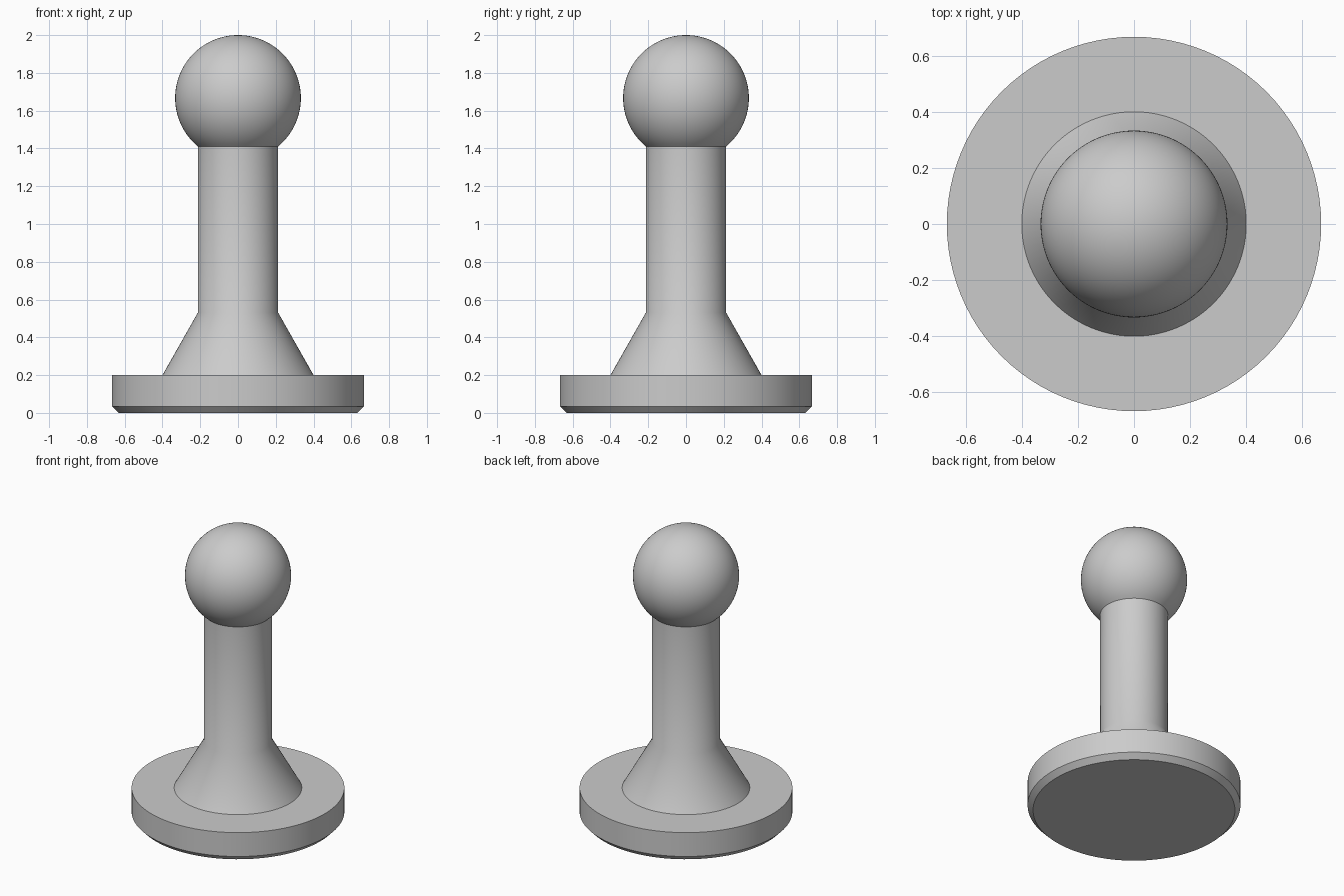
import bpy, bmesh, math

if "Cube" in bpy.data.objects:
    bpy.data.objects.remove(bpy.data.objects["Cube"])

SEGMENTS = 96

grey = bpy.data.materials.new("light grey")
grey.diffuse_color = (0.6, 0.6, 0.6, 1)
grey.use_nodes = True
grey.node_tree.nodes["Principled BSDF"].inputs["Base Color"].default_value = grey.diffuse_color


def lathe(name, profile):
    """Turn a (radius, height) profile around z; ends on the axis close it."""
    bm = bmesh.new()
    verts = [bm.verts.new((r, 0, z)) for r, z in profile]
    edges = [bm.edges.new(pair) for pair in zip(verts, verts[1:])]
    bmesh.ops.spin(bm, geom=verts + edges, axis=(0, 0, 1), cent=(0, 0, 0),
                   angle=math.tau, steps=SEGMENTS, use_duplicate=False)
    bmesh.ops.remove_doubles(bm, verts=bm.verts, dist=1e-5)
    bmesh.ops.recalc_face_normals(bm, faces=bm.faces)
    mesh = bpy.data.meshes.new(name)
    bm.to_mesh(mesh)
    bm.free()
    mesh.materials.append(grey)
    obj = bpy.data.objects.new(name, mesh)
    bpy.context.collection.objects.link(obj)
    bpy.ops.object.select_all(action='DESELECT')
    obj.select_set(True)
    bpy.context.view_layer.objects.active = obj
    bpy.ops.object.shade_smooth_by_angle(angle=math.radians(30))
    return obj


# Ball arc, from where it meets the post up to the top
BALL_R, BALL_Z, POST_R = 0.333, 1.667, 0.213
start = -math.acos(POST_R / BALL_R)
STEPS = 36
ball = []
for i in range(STEPS):
    a = start + (math.pi / 2 - start) * i / STEPS
    ball.append((BALL_R * math.cos(a), BALL_Z + BALL_R * math.sin(a)))
ball.append((0, BALL_Z + BALL_R))

# Chamfered disc, flared foot, post and ball in one turned piece
base = [(0, 0), (0.633, 0), (0.667, 0.035), (0.667, 0.2)]
flare = [(0.4, 0.2), (POST_R, 0.53)]
lathe("ball_mount", base + flare + ball)
